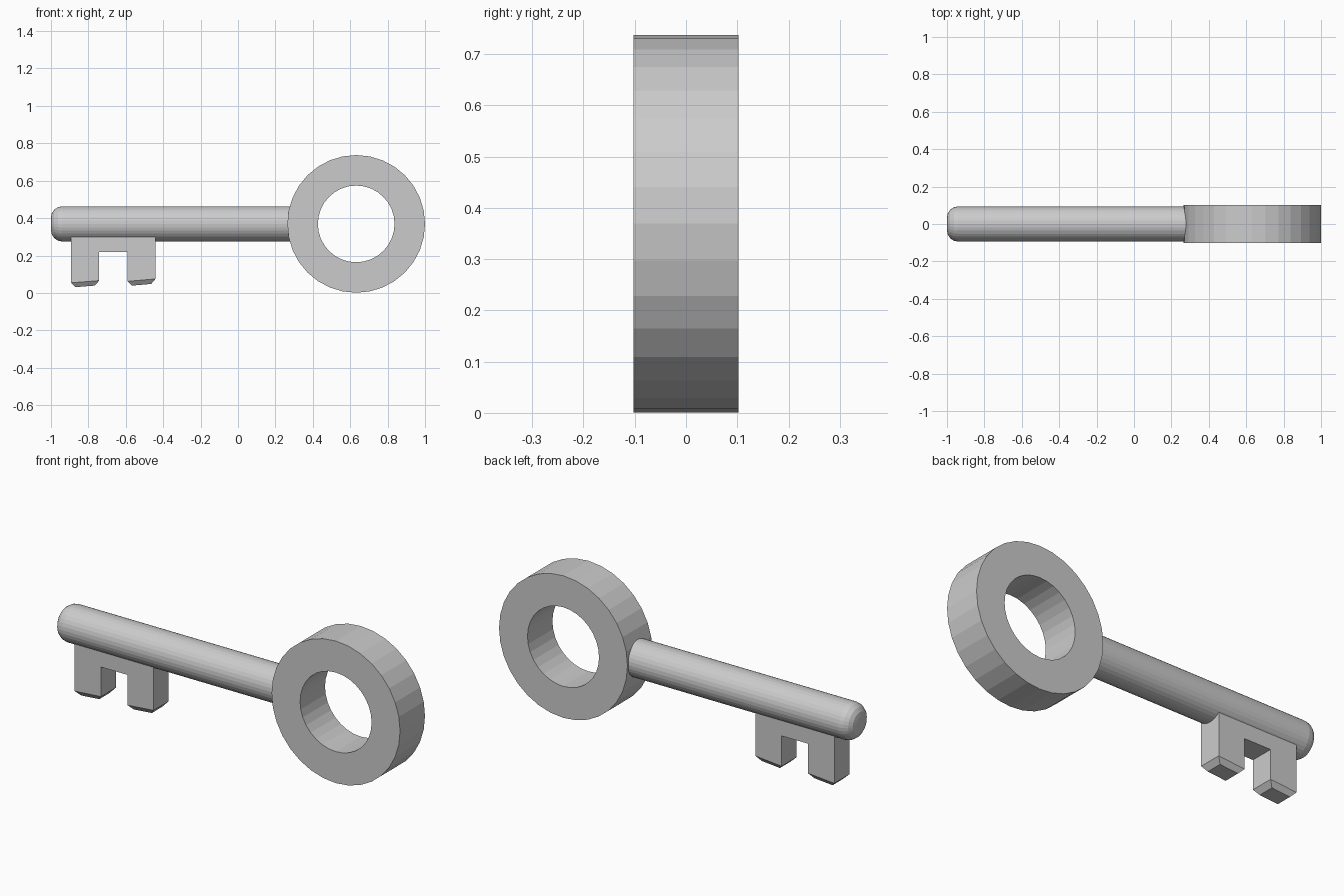
import bpy, bmesh
from math import sin, cos, pi

if "Cube" in bpy.data.objects:
    bpy.data.objects.remove(bpy.data.objects["Cube"])

ZC = 0.369      # height of the key's axis
SIDES = 32


def make_object(name, bm):
    bmesh.ops.recalc_face_normals(bm, faces=bm.faces)
    mesh = bpy.data.meshes.new(name)
    bm.to_mesh(mesh)
    bm.free()
    obj = bpy.data.objects.new(name, mesh)
    bpy.context.collection.objects.link(obj)
    return obj


def lathe(name, profile, place, closed):
    """Sweep (radius, offset) points round an axis; place() maps to 3D."""
    bm = bmesh.new()
    rows = [[bm.verts.new(place(r, h, 2 * pi * i / SIDES)) for i in range(SIDES)]
            for r, h in profile]
    pairs = list(zip(rows, rows[1:] + rows[:1]))
    for a, b in pairs if closed else pairs[:-1]:
        for i in range(SIDES):
            j = (i + 1) % SIDES
            bm.faces.new((a[i], a[j], b[j], b[i]))
    if not closed:
        bm.faces.new(rows[0])
        bm.faces.new(rows[-1])
    return make_object(name, bm)


# Ring handle: rectangular section swept around the y axis
lathe("bow_ring",
      [(0.368, -0.102), (0.368, 0.102), (0.205, 0.102), (0.205, -0.102)],
      lambda r, h, a: (0.632 + r * cos(a), h, ZC + r * sin(a)), True)

# Shaft along x with a rounded tip, ending inside the ring
R, B = 0.094, 0.06
tip = [(R - B + B * sin(t * pi / 8), -1 + B - B * cos(t * pi / 8)) for t in range(5)]
lathe("shaft", tip + [(R, 0.31)],
      lambda r, h, a: (h, r * cos(a), ZC + r * sin(a)), False)

# Bit: notched plate with two teeth
T = 0.061
x0, x1, x2, x3 = -0.893, -0.742, -0.591, -0.441
bm = bmesh.new()
outline = [(x0, 0.054), (x1, 0.066), (x1, 0.219), (x2, 0.219),
           (x2, 0.062), (x3, 0.075), (x3, ZC), (x0, ZC)]
front = [bm.verts.new((x, -T, z)) for x, z in outline]
back = [bm.verts.new((x, T, z)) for x, z in outline]
bm.faces.new(front)
bm.faces.new(back[::-1])
tooth_ends = []
for i in range(8):
    j = (i + 1) % 8
    face = bm.faces.new((front[i], front[j], back[j], back[i]))
    if i in (0, 4):
        tooth_ends.append(face)

# Chamfered tooth ends: extrude each end down and shrink it
for face in tooth_ends:
    centre = face.calc_center_median()
    new = bmesh.ops.extrude_discrete_faces(bm, faces=[face])["faces"][0]
    for v in new.verts:
        v.co.x = centre.x + (v.co.x - centre.x) * 0.69 
        v.co.y *= 0.69
        v.co.z = centre.z + (v.co.z - centre.z) * 0.69 - 0.025
make_object("bit", bm)
